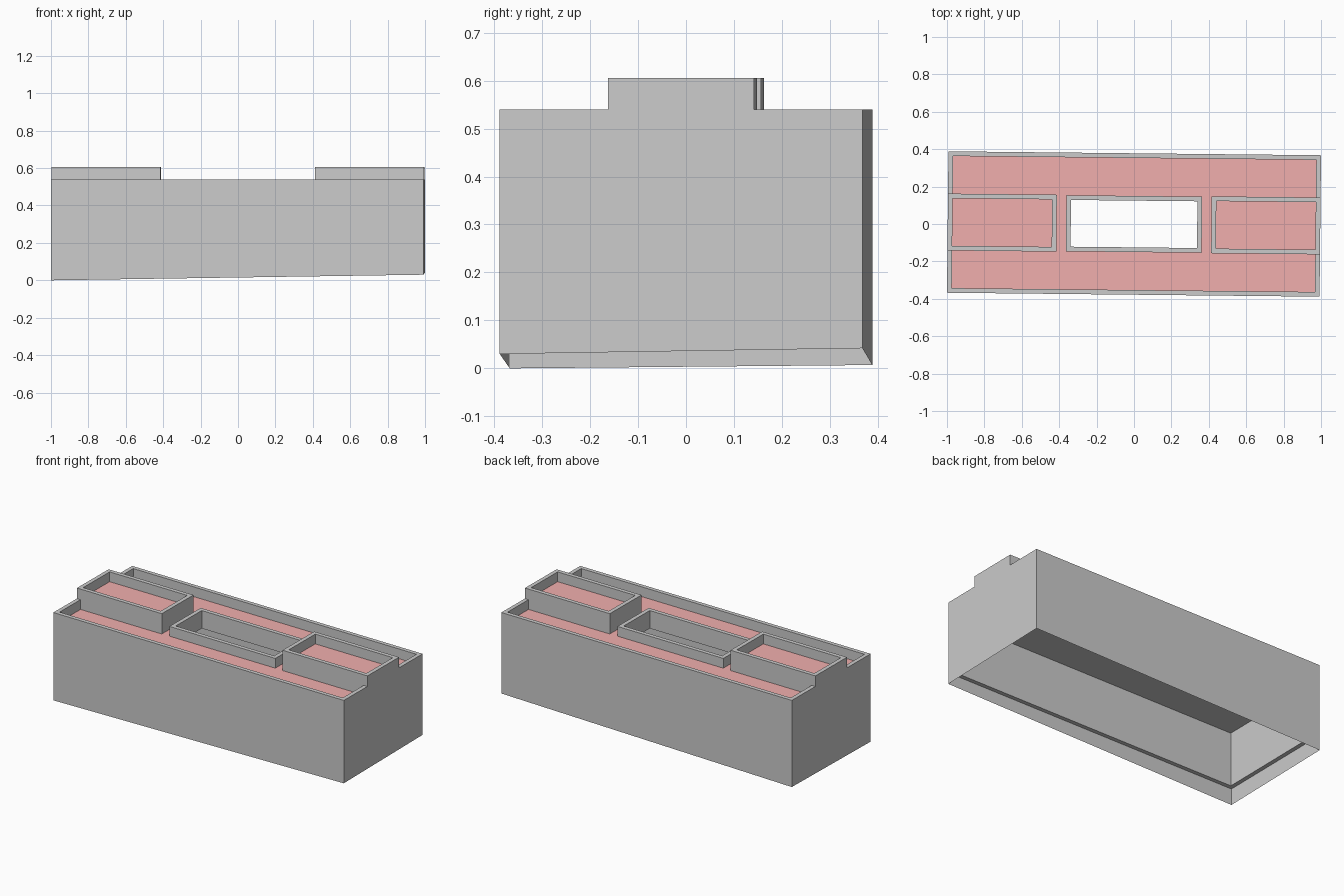
import bpy

if "Cube" in bpy.data.objects:
    bpy.data.objects.remove(bpy.data.objects["Cube"])

A, B, T = 0.996, 0.378, 0.025        # half length, half width, wall thickness
BX, BY = 0.414, 0.152                # inner end and half width of raised blocks
WX, WY = 0.363, 0.150                # light well half size (outside of parapet)
CEIL, ROOF, TOP = 0.43, 0.48, 0.54   # ceiling, main roof, parapet top
ROOF2, TOP2 = 0.545, 0.605           # raised roof, raised parapet top
LEDGE = 0.10                         # where the thick wall begins
TURN = -0.0105                       # the whole building sits slightly turned

red = bpy.data.materials.new("roof_red")
red.diffuse_color = (0.88, 0.43, 0.42, 1)
red.use_nodes = True
red.node_tree.nodes["Principled BSDF"].inputs["Base Color"].default_value = red.diffuse_color
grey = bpy.data.materials.new("wall_grey")
grey.diffuse_color = (0.8, 0.8, 0.8, 1)
grey.use_nodes = True
grey.node_tree.nodes["Principled BSDF"].inputs["Base Color"].default_value = grey.diffuse_color


def make(name, verts, faces, red_faces=()):
    me = bpy.data.meshes.new(name)
    me.from_pydata(verts, [], faces)
    if red_faces:
        me.materials.append(grey)
        me.materials.append(red)
        for i in red_faces:
            me.polygons[i].material_index = 1
    ob = bpy.data.objects.new(name, me)
    ob.rotation_euler.z = TURN
    bpy.context.collection.objects.link(ob)
    return ob


def rect(x, y):
    return [(-x, -y), (x, -y), (x, y), (-x, y)]


def ring(name, outer, inner, z0, z1, red_top=False):
    """Rectangular frame between two four-point outlines."""
    verts = [(x, y, z) for pts in (outer, inner) for z in (z0, z1) for x, y in pts]
    faces = []
    for i in range(4):
        j = (i + 1) % 4
        faces += [(4 + i, 4 + j, 12 + j, 12 + i),      # top
                  (j, i, 8 + i, 8 + j),                # bottom
                  (i, j, 4 + j, 4 + i),                # outside
                  (8 + j, 8 + i, 12 + i, 12 + j)]      # inside
    return make(name, verts, faces, range(0, 16, 4) if red_top else ())


# Outer wall: rim steps up at both ends, skirt follows the sloping ground
def rim(a, b):
    half = [(a, -b, TOP), (a, -BY, TOP), (a, -BY, TOP2),
            (a, BY, TOP2), (a, BY, TOP), (a, b, TOP)]
    return half + [(-x, -y, z) for x, y, z in half]


ground = [(A, -B, 0.03), (A, B, 0.042), (-A, B, 0.007), (-A, -B, 0.0)]
ledge_out = [(x, y, LEDGE) for x, y, z in ground]
ledge_in = [(x, y, LEDGE) for x, y in
            [(A - T, T - B), (A - T, B - T), (T - A, B - T), (T - A, T - B)]]
verts = rim(A, B) + rim(A - T, B - T) + ground + ledge_out + ledge_in
faces = [(i, (i + 1) % 12, 12 + (i + 1) % 12, 12 + i) for i in range(12)]
faces = [f[::-1] for f in faces]
corners = [[0, 1, 2, 3, 4, 5], [5, 6], [6, 7, 8, 9, 10, 11], [11, 0]]
for k, top in enumerate(corners):
    n = (k + 1) % 4
    faces.append([24 + k, 24 + n] + top[::-1])                     # outside
    faces.append([32 + n, 32 + k] + [12 + i for i in top])         # inside
    faces.append((28 + n, 28 + k, 32 + k, 32 + n))                 # ledge
make("outer_wall", verts, faces)

# Main roof slab around the light well, and the well parapet
ring("main_roof", rect(A - T, B - T), rect(WX, WY), CEIL, ROOF, True)
ring("light_well_parapet", rect(WX, WY), rect(WX - T, WY - T), CEIL, TOP)

# Raised block at each end: U-shaped parapet meeting the end wall, and its roof
for side, s in (("left", -1), ("right", 1)):
    e, c = s * (A - T), s * BX
    ci, yi = s * (BX + T), BY - T
    u = [(e, -BY), (c, -BY), (c, BY), (e, BY), (e, yi), (ci, yi), (ci, -yi), (e, -yi)]
    verts = [(x, y, z) for z in (ROOF, TOP2) for x, y in u]
    faces = [(i, i + 1, i + 9, i + 8) for i in (0, 1, 2, 4, 5, 6)]
    faces += [(8, 9, 14, 15), (9, 10, 13, 14), (10, 11, 12, 13)]
    if s > 0:   # outline runs clockwise on this side
        faces = [f[::-1] for f in faces]
    make(side + "_block_parapet", verts, faces)
    x0, x1 = sorted((e, ci))
    make(side + "_block_roof",
         [(x0, -yi, ROOF2), (x1, -yi, ROOF2), (x1, yi, ROOF2), (x0, yi, ROOF2)],
         [(0, 1, 2, 3)], [0])
